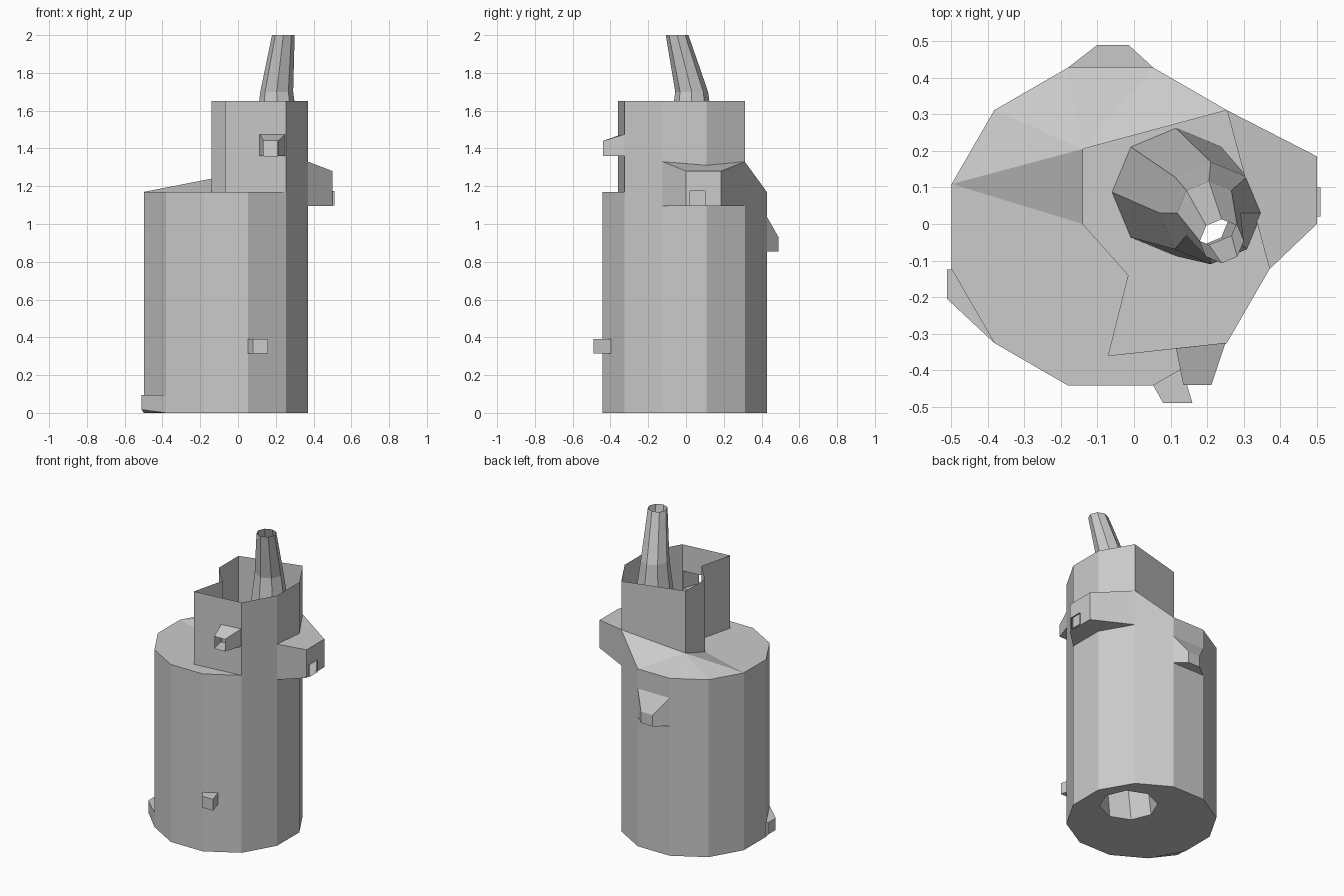
import bpy, bmesh
from math import cos, sin, pi, radians

if "Cube" in bpy.data.objects:
    bpy.data.objects.remove(bpy.data.objects["Cube"])

def finish(name, bm):
    bmesh.ops.remove_doubles(bm, verts=bm.verts, dist=0.0005)
    bmesh.ops.recalc_face_normals(bm, faces=bm.faces)
    me = bpy.data.meshes.new(name)
    bm.to_mesh(me)
    bm.free()
    ob = bpy.data.objects.new(name, me)
    bpy.context.collection.objects.link(ob)
    return ob

def face(bm, pts):
    return bm.faces.new([bm.verts.new(p) for p in pts])

def loft(bm, loops, cap=False):
    # skin between successive closed loops of equal size
    for a, b in zip(loops, loops[1:]):
        n = len(a)
        for i in range(n):
            j = (i + 1) % n
            face(bm, [a[i], a[j], b[j], b[i]])
    if cap:
        face(bm, loops[-1])

def ring(cx, cy, z, r, n, start=0.0):
    return [(cx + r * cos(start + 2 * pi * i / n), cy + r * sin(start + 2 * pi * i / n), z)
            for i in range(n)]

def panel(p, q, z0, z1):
    # upright rectangle between two plan points
    return [(*p, z0), (*q, z0), (*q, z1), (*p, z1)]

# Plan outlines: twelve-sided body and the turret's inner edge
R = [v[:2] for v in ring(-0.064, -0.007, 0, 0.45, 12, radians(15))]
A, B, C, D = (-0.07, -0.36), (-0.015, -0.14), (-0.14, 0.0), (-0.14, 0.205)
DECK, TOP = 1.17, 1.65
DZ, BZ = 1.24, 1.33
hole = ring(0.115, 0.087, 0, 0.175, 8)

# Body walls, rising flush into the turret on the right side
bm = bmesh.new()
for k in range(12):
    j = (k + 1) % 12
    t = TOP if k in (10, 11, 0) else DECK
    face(bm, [(*R[k], 0), (*R[j], 0), (*R[j], t), (*R[k], BZ if k == 1 else t)])

# Deck: flat front, rising triangles at the left and back
face(bm, [(*p, DECK) for p in R[5:11] + [A, B, C]])
face(bm, [(*R[5], DECK), (*C, DECK), (*D, DZ)])
for k in (4, 3, 2):
    face(bm, [(*R[k], DECK), (*R[k + 1], DECK), (*D, DZ)])
face(bm, [(*R[2], DECK), (*D, DZ), (*R[1], BZ)])

# Turret walls; the front one has a hole leading into the nozzle
for p, q, zp, zq in ((A, B, DECK, DECK), (B, C, DECK, DECK),
                     (C, D, DECK, DZ), (D, R[1], DZ, BZ)):
    face(bm, [(*p, zp), (*q, zq), (*q, TOP), (*p, TOP)])
loft(bm, [panel(A, R[10], DECK, TOP),
          panel((0.115, -0.34), (0.25, -0.325), 1.36, 1.475),
          panel((0.135, -0.44), (0.212, -0.44), 1.36, 1.44)])

# Underside with the octagonal opening
edges = []
for loop in ([(*p, 0) for p in R], hole):
    vs = [bm.verts.new(p) for p in loop]
    edges += [bm.edges.new((vs[i - 1], vs[i])) for i in range(len(vs))]
bmesh.ops.triangle_fill(bm, edges=edges, use_beauty=True, normal=(0, 0, -1))
finish("body_shell", bm)

# Bent pipe running from the underside opening up to the tip
bm = bmesh.new()
loft(bm, [hole, ring(0.21, 0.03, 1.3, 0.14, 8), ring(0.205, 0.03, 1.7, 0.087, 8),
          ring(0.24, -0.047, 2.0, 0.06, 8)])
finish("spout_pipe", bm)

# Side box with a small open nub
bm = bmesh.new()
loft(bm, [panel(R[11], R[1], 1.095, BZ),
          panel((0.5, 0.0), (0.5, 0.185), 1.095, 1.28),
          panel((0.5, 0.02), (0.5, 0.1), 1.097, 1.175),
          panel((0.51, 0.02), (0.51, 0.1), 1.097, 1.175)])
finish("side_box", bm)

# Small tapered lugs on the body: root panel, outer panel
lugs = {
    "back_lug": (panel(R[3], R[2], 0.855, 1.04),
                 panel((-0.1, 0.49), (-0.015, 0.49), 0.855, 0.93)),
    "front_lug": (panel((0.05, -0.437), (0.13, -0.39), 0.315, 0.39),
                  panel((0.08, -0.49), (0.16, -0.49), 0.315, 0.39)),
    "left_foot": (panel(R[7], R[6], 0.0, 0.095),
                  panel((-0.511, -0.205), (-0.511, -0.125), 0.017, 0.095)),
}
for name, loops in lugs.items():
    bm = bmesh.new()
    loft(bm, loops, cap=True)
    finish(name, bm)
